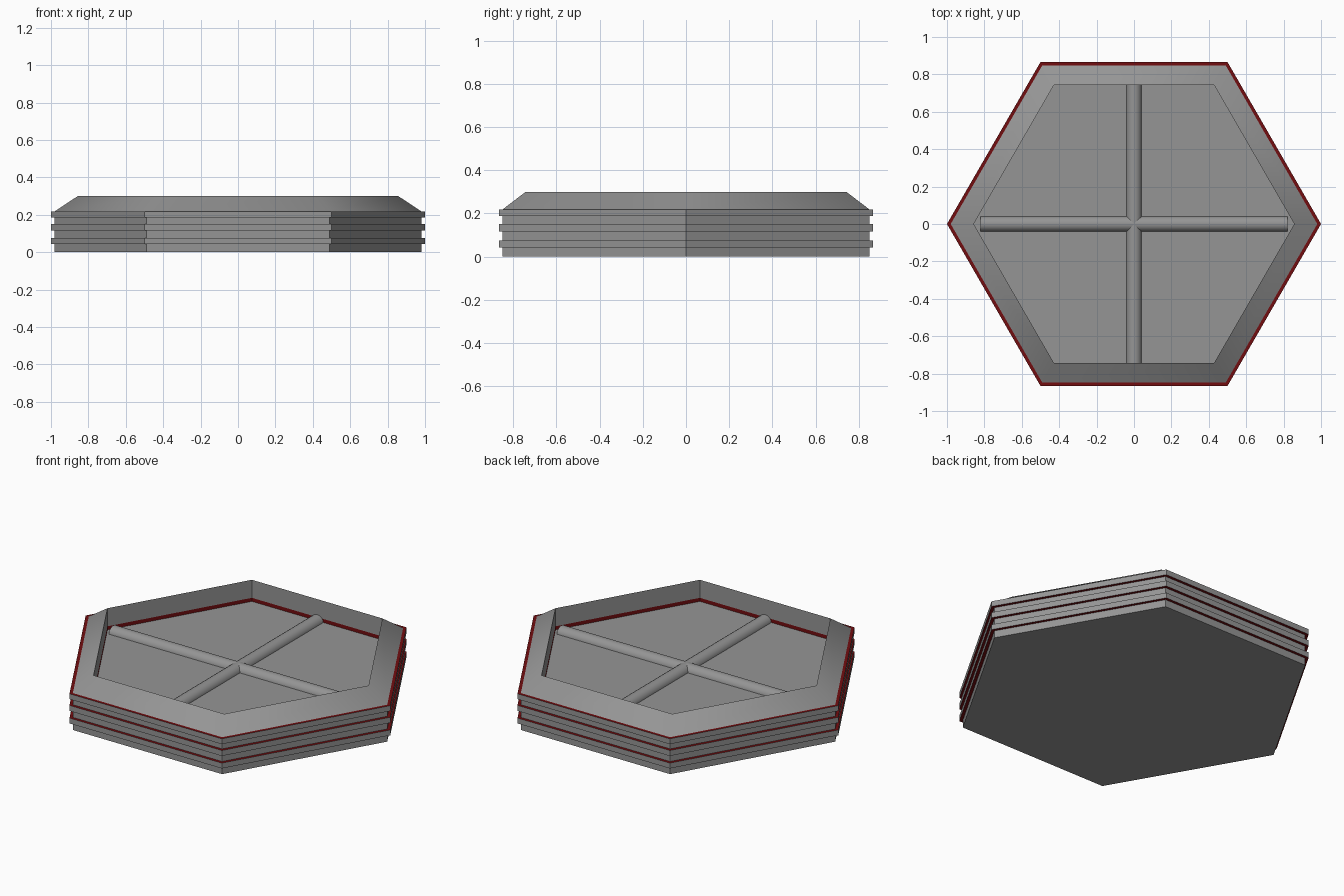
import bpy, bmesh
from math import pi, cos, sin, radians

if "Cube" in bpy.data.objects:
    bpy.data.objects.remove(bpy.data.objects["Cube"])


def colour(name, rgb):
    mat = bpy.data.materials.new(name)
    mat.diffuse_color = (*rgb, 1)
    mat.use_nodes = True
    mat.node_tree.nodes["Principled BSDF"].inputs["Base Color"].default_value = mat.diffuse_color
    return mat


red = colour("dark_red", (0.17, 0.004, 0.005))
grey = colour("dark_grey", (0.3, 0.3, 0.3))


def hex_shell(name, profiles, caps=(), material=grey, smooth=False):
    """Sweep (radius, z) profiles around six sides; caps = (radius, z, faces_up)."""
    bm = bmesh.new()

    def ring(r, z):
        return [bm.verts.new((r * cos(i * pi / 3), r * sin(i * pi / 3), z)) for i in range(6)]

    for profile in profiles:
        rings = [ring(r, z) for r, z in profile]
        for a, b in zip(rings, rings[1:]):
            for i in range(6):
                j = (i + 1) % 6
                bm.faces.new((a[i], a[j], b[j], b[i]))
    for r, z, up in caps:
        v = ring(r, z)
        bm.faces.new(v if up else v[::-1])
    bmesh.ops.remove_doubles(bm, verts=bm.verts, dist=1e-5)
    mesh = bpy.data.meshes.new(name)
    bm.to_mesh(mesh)
    bm.free()
    ob = bpy.data.objects.new(name, mesh)
    bpy.context.collection.objects.link(ob)
    mesh.materials.append(material)
    if smooth:
        bpy.ops.object.select_all(action='DESELECT')
        bpy.context.view_layer.objects.active = ob
        ob.select_set(True)
        bpy.ops.object.shade_smooth_by_angle(angle=radians(40))
    return ob


INNER, BODY, OUTER = 0.857, 0.98, 1.0
FLOOR, LIP, TOP = 0.172, 0.193, 0.30
bands = [(0.043, 0.075), (0.117, 0.15), (0.187, 0.219)]

# Hexagonal base walls between the bands, with bottom and recessed floor
walls, z = [], 0.0
for lo, hi in bands:
    walls.append([(BODY, z), (BODY, lo)])
    z = hi
hex_shell("base_body", walls, [(BODY, 0, False), (INNER, FLOOR, True)])

# Raised bands and their red ledges
hex_shell("side_bands", [[(OUTER, lo), (OUTER, hi)] for lo, hi in bands])
ledges = []
for lo, hi in bands:
    ledges += [[(BODY, lo), (OUTER, lo)], [(OUTER, hi), (BODY, hi)]]
hex_shell("red_ledges", ledges, material=red)

# Sloping rim with a vertical inner wall, and the red strip under it
hex_shell("sloped_rim", [[(BODY, bands[-1][1]), (INNER, TOP), (INNER, LIP)]], smooth=True)
hex_shell("red_inner_strip", [[(INNER, LIP), (INNER, FLOOR)]], material=red)

# Crossed rods lying half sunk in the floor
for name, rot, length in (("rod_across", (0, pi / 2, 0), 1.64),
                          ("rod_lengthwise", (pi / 2, 0, 0), 1.5)):
    bpy.ops.mesh.primitive_cylinder_add(vertices=16, radius=0.042, depth=length,
                                        location=(0, 0, 0.166), rotation=rot)
    bpy.context.object.name = name
    bpy.context.object.data.materials.append(grey)
    bpy.ops.object.shade_smooth_by_angle(angle=radians(40))
